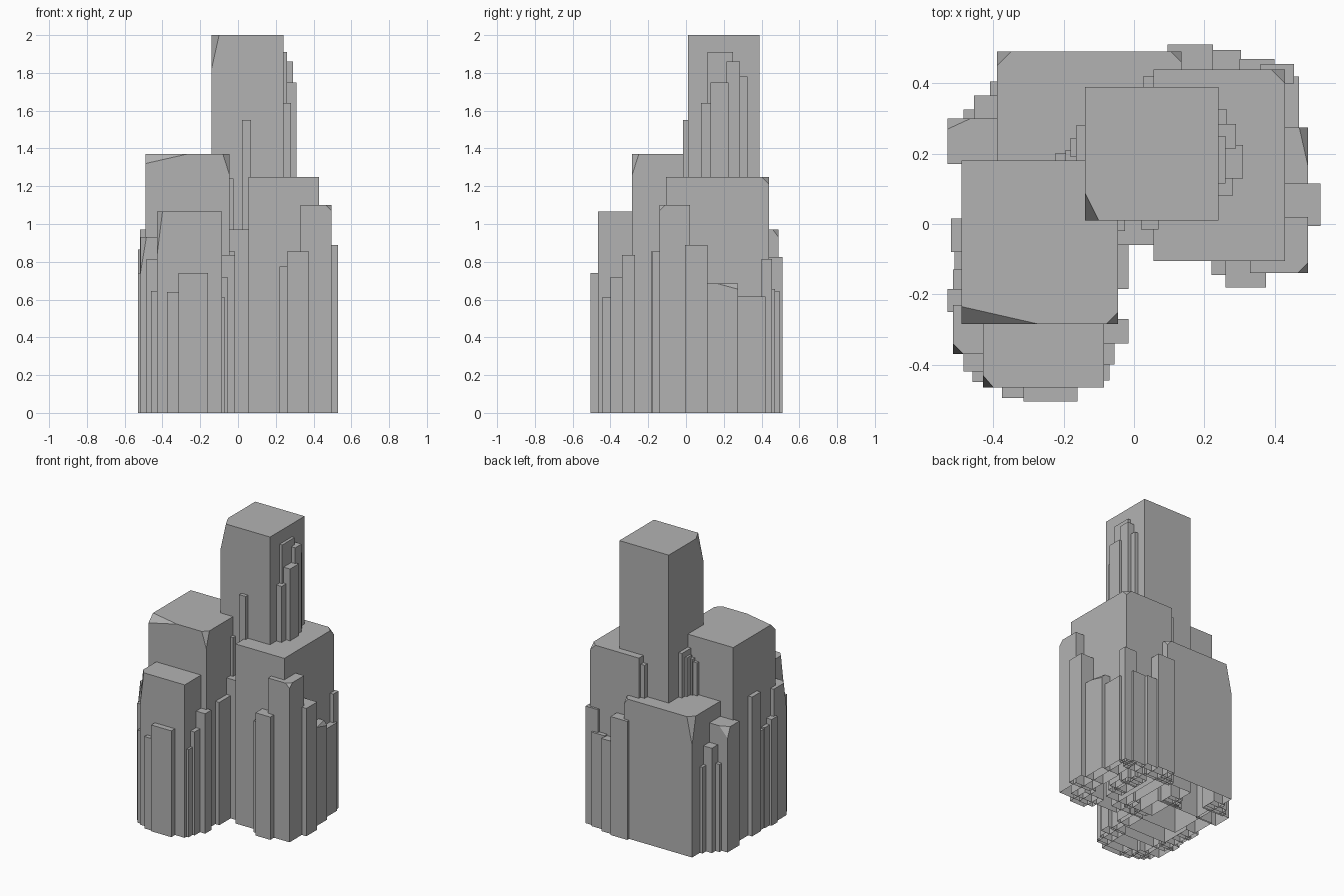
import bpy
import bmesh
from mathutils import Vector

cube = bpy.data.objects.get("Cube")
if cube:
    bpy.data.objects.remove(cube, do_unlink=True)

stone = bpy.data.materials.new("plain_grey_stone")
stone.use_nodes = True
grey = (0.45, 0.45, 0.45, 1)
stone.diffuse_color = grey
stone.node_tree.nodes["Principled BSDF"].inputs["Base Color"].default_value = grey


def chip_corner(bm, corner, cut):
    """Slice one top corner off along a slanted plane."""
    a = corner - Vector((cut.x, 0, 0))
    b = corner - Vector((0, cut.y, 0))
    c = corner - Vector((0, 0, cut.z))
    normal = (b - a).cross(c - a).normalized()
    if normal.dot(corner - a) < 0:
        normal.negate()
    result = bmesh.ops.bisect_plane(
        bm, geom=bm.verts[:] + bm.edges[:] + bm.faces[:],
        plane_co=a, plane_no=normal, clear_outer=True)
    rim = [e for e in result["geom_cut"] if isinstance(e, bmesh.types.BMEdge)]
    bmesh.ops.holes_fill(bm, edges=rim, sides=0)


def block(name, x0, x1, y0, y1, top, chips=()):
    """Upright column with an open base; chips are (x side, y side, dx, dy, dz)."""
    bm = bmesh.new()
    bmesh.ops.create_cube(bm, size=1)
    for v in bm.verts:
        v.co = (x1 if v.co.x > 0 else x0,
                y1 if v.co.y > 0 else y0,
                top if v.co.z > 0 else 0)
    for side_x, side_y, dx, dy, dz in chips:
        corner = Vector((x1 if side_x > 0 else x0, y1 if side_y > 0 else y0, top))
        chip_corner(bm, corner, Vector((dx * side_x, dy * side_y, dz)))
    bmesh.ops.recalc_face_normals(bm, faces=bm.faces[:])
    base = [f for f in bm.faces if all(v.co.z < 0.001 for v in f.verts)]
    bmesh.ops.delete(bm, geom=base, context="FACES")
    mesh = bpy.data.meshes.new(name)
    bm.to_mesh(mesh)
    bm.free()
    mesh.materials.append(stone)
    obj = bpy.data.objects.new(name, mesh)
    bpy.context.collection.objects.link(obj)
    return x0, x1, y0, y1


def shards(name, host, side, rows, embed=0.07):
    """Thin columns along one side of a host: (start, end, outer reach, top)."""
    x0, x1, y0, y1 = host
    wall = {"left": x1, "right": x0, "front": y0, "back": y1}[side]
    inner = wall - embed if side in ("left", "back") else wall + embed
    for i, (start, end, reach, top) in enumerate(rows):
        low, high = sorted((inner, reach))
        label = f"{name}_{side}_shard_{i + 1}"
        if side in ("left", "right"):
            block(label, low, high, start, end, top)
        else:
            block(label, start, end, low, high, top)


# Large columns
tall = block("tall_column", -.14, .24, .01, .39, 2, [(-1, -1, .04, .08, .18)])
west = block("right_column", -.49, -.045, -.285, .18, 1.37,
             [(-1, -1, .22, .05, .05), (1, -1, .035, .035, .11)])
east = block("left_column", .055, .43, -.105, .44, 1.25, [(1, 1, .04, .04, .04)])
rear = block("rear_column", -.39, .135, -.06, .49, .97,
             [(-1, 1, .04, .04, .19), (1, 1, .03, .03, .04)])
fore = block("front_column", -.43, -.085, -.465, -.2, 1.065,
             [(-1, -1, .03, .035, .24)])

# Medium chipped columns
block("front_right_pillar", -.515, -.4, -.37, -.23, .93, [(-1, -1, .03, .03, .18)])
block("rear_right_pillar", -.53, -.37, .17, .3, .865, [(-1, 1, .065, .03, .07)])
block("front_left_pillar", .33, .495, -.14, .02, 1.1, [(1, -1, .03, .03, .03)])
block("rear_left_pillar", .35, .495, .115, .275, .685, [(1, 1, .025, .11, .03)])

# Shards around the tall column
shards("tall", tall, "left", [
    (.115, .25, .26, 1.91), (.215, .285, .29, 1.86), (.13, .225, .31, 1.75),
    (.08, .13, .28, 1.64), (.285, .325, .265, 1.78)])
shards("tall", tall, "right", [
    (.18, .28, -.165, 1.28), (.19, .245, -.18, 1.24),
    (.18, .21, -.195, 1.22), (.18, .2, -.225, 1.2)])
shards("tall", tall, "front", [(.02, .07, -.015, 1.55)])

# Shards around the right column
shards("west", west, "right", [
    (-.25, -.185, -.53, .74), (-.185, -.13, -.515, .7),
    (-.13, -.05, -.51, .69), (-.08, .015, -.52, .97)])
shards("west", west, "left", [(-.185, -.05, -.015, .855), (-.02, .01, -.025, 1.24)])

# Shards around the front column
shards("fore", fore, "right", [(-.42, -.37, -.485, .815), (-.45, -.4, -.46, .645)])
shards("fore", fore, "front", [(-.375, -.3, -.495, .64), (-.315, -.16, -.505, .74)])
shards("fore", fore, "left", [
    (-.445, -.4, -.07, .61), (-.4, -.34, -.055, .72), (-.34, -.27, -.015, .835)])

# Shards around the left column
shards("east", east, "front", [(.22, .33, -.145, .775), (.26, .375, -.18, .855)])
shards("east", east, "left", [
    (-.005, .115, .53, .89), (.27, .42, .47, .615), (.4, .455, .455, .815)])
shards("east", east, "back", [
    (.3, .4, .47, .655), (.22, .305, .495, .645), (.095, .225, .51, .825)])
shards("east", east, "right", [(.37, .42, .025, 1.2)])

# Shards around the rear column
shards("rear", rear, "right", [
    (.36, .405, -.41, .6), (.3, .365, -.455, .73), (.29, .325, -.485, .61)])
